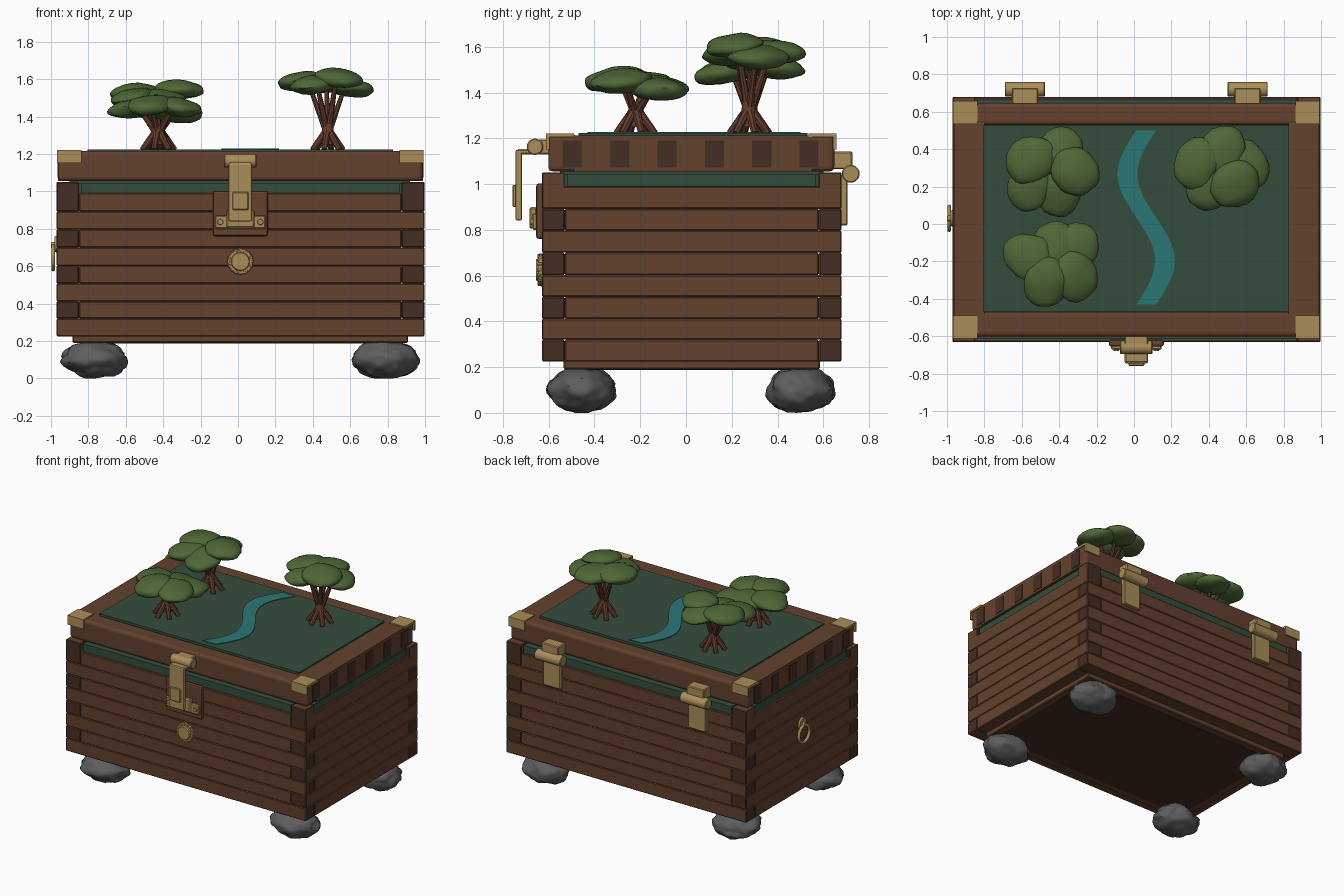
import bpy, bmesh, math, random
from mathutils import Vector, Matrix, noise

random.seed(4)
cube = bpy.data.objects.get("Cube")
if cube:
    bpy.data.objects.remove(cube, do_unlink=True)


def material(name, r, g, b, metallic=0.0):
    m = bpy.data.materials.new(name)
    m.use_nodes = True
    m.diffuse_color = (r, g, b, 1)
    m.node_tree.nodes["Principled BSDF"].inputs["Base Color"].default_value = (r, g, b, 1)
    return m


WOOD = material("brown wood", .125, .053, .027)
GRAIN = material("dark end grain", .06, .026, .017)
FELT = material("green felt", .034, .075, .046)
WATER = material("teal water", .024, .18, .18)
BRASS = material("brass", .40, .27, .10)
LEAF = material("leaf green", .08, .135, .038)
BARK = material("red brown bark", .13, .047, .026)
STONE = material("grey stone", .11, .11, .115)


def finish(name, bm, mats, smooth=False, bevel=0, segments=1):
    mesh = bpy.data.meshes.new(name)
    bm.to_mesh(mesh)
    bm.free()
    for m in mats:
        mesh.materials.append(m)
    if smooth:
        mesh.shade_smooth()
        mesh.set_sharp_from_angle(angle=math.radians(40))
    ob = bpy.data.objects.new(name, mesh)
    bpy.context.scene.collection.objects.link(ob)
    if bevel:
        mod = ob.modifiers.new("soft edges", "BEVEL")
        mod.width, mod.segments = bevel, segments
    return ob


def box(name, x, y, z, mat, bevel=0, grain_axis=None, segments=1):
    """Box from three (low, high) ranges; faces across grain_axis are end grain."""
    bm = bmesh.new()
    size = Vector((x[1] - x[0], y[1] - y[0], z[1] - z[0]))
    mid = Vector((sum(x), sum(y), sum(z))) / 2
    bmesh.ops.create_cube(bm, size=1, matrix=Matrix.Translation(mid) @ Matrix.Diagonal((*size, 1)))
    bm.normal_update()
    if grain_axis is not None:
        for f in bm.faces:
            f.material_index = int(abs(f.normal[grain_axis]) > .9)
    return finish(name, bm, [mat, GRAIN], bevel=bevel, segments=segments)


def rod(name, a, b, r1, r2, mat, sides=16, bevel=0):
    """Tapered rod from point a to point b."""
    a, b = Vector(a), Vector(b)
    turn = (b - a).to_track_quat("Z", "Y").to_matrix().to_4x4()
    bm = bmesh.new()
    bmesh.ops.create_cone(bm, cap_ends=True, segments=sides, radius1=r1, radius2=r2,
                          depth=(b - a).length, matrix=Matrix.Translation((a + b) / 2) @ turn)
    return finish(name, bm, [mat], smooth=True, bevel=bevel)


# Chest extents: outer and inner faces of the walls
X0, X1, Y0, Y1 = -.97, .997, -.63, .68
XI0, XI1, YI0, YI1 = -.85, .875, -.53, .58
CX = .0125
levels = [.225, .32, .412, .507, .602, .7, .797, .892, .99]

# Finger-jointed plank walls
for i, z in enumerate(zip(levels, levels[1:])):
    long_front = i % 2 == 0
    xr = (X0, X1) if long_front else (XI0, XI1)
    yr = (YI0, YI1) if long_front else (Y0, Y1)
    for side, r in (("front", (Y0, YI0)), ("back", (YI1, Y1))):
        box(f"{side}_plank_{i}", xr, r, z, WOOD, .005, 0)
    for side, r in (("right", (X0, XI0)), ("left", (XI1, X1))):
        box(f"{side}_plank_{i}", r, yr, z, WOOD, .005, 1)

# Raised corner posts, felt lining and floor
for i, xr in enumerate(((X0, XI0), (XI1, X1))):
    for j, yr in enumerate(((Y0, YI0), (YI1, Y1))):
        box(f"corner_post_{i}{j}", xr, yr, (.98, 1.05), WOOD, .004, 1)
box("lining_lengthwise", (XI0 + .01, XI1 - .01), (Y0 + .015, Y1 - .015), (.985, 1.046), FELT)
box("lining_crosswise", (X0 + .015, X1 - .015), (YI0 + .012, YI1 - .015), (.985, 1.044), FELT)
box("lid_lining", (-.9, .92), (-.55, .6), (1.04, 1.07), FELT)
box("floor", (-.885, .91), (-.535, .585), (.19, .24), WOOD, .006)
box("floor_underside", (-.83, .855), (-.48, .53), (.187, .192), GRAIN)

# Lid frame with rounded long beams
LX0, LX1, LY0, LY1 = -.962, .988, -.602, .648
for name, yr in (("lid_front_beam", (LY0, -.47)), ("lid_back_beam", (.53, LY1))):
    box(name, (LX0, LX1), yr, (1.055, 1.215), WOOD, .022, segments=3)
for name, xr in (("lid_right_beam", (LX0, -.8)), ("lid_left_beam", (.825, LX1))):
    box(name, xr, (-.49, .55), (1.056, 1.213), WOOD)

# Exposed plank ends along the lid sides
for i in range(6):
    y = -.497 + i * .207
    for name, x in (("right", LX0 - .004), ("left", LX1 - .004)):
        box(f"lid_{name}_finger_{i}", (x, x + .008), (y - .042, y + .042), (1.073, 1.19), GRAIN)

# Felt landscape panel with a winding river
box("lid_panel", (-.805, .83), (-.47, .53), (1.06, 1.223), FELT)
bm = bmesh.new()
previous = None
for i in range(33):
    y = -.43 + .93 * i / 32
    x = .065 - .1 * math.sin(math.tau * (y - .035) / .93)
    pair = [bm.verts.new((x + s * .053, y, 1.228)) for s in (-1, 1)]
    if previous:
        bm.faces.new((previous[0], previous[1], pair[1], pair[0]))
    previous = pair
solid = bmesh.ops.extrude_face_region(bm, geom=bm.faces[:])
for v in solid["geom"]:
    if isinstance(v, bmesh.types.BMVert):
        v.co.z -= .007
bmesh.ops.recalc_face_normals(bm, faces=bm.faces[:])
finish("river", bm, [WATER])

# Brass lid corners: a top plate and a face plate each
for i, xr in enumerate(((LX0 - .005, -.838), (.864, LX1 + .005))):
    for j, (yr, face) in enumerate((((LY0 - .01, -.49), (LY0 - .01, LY0 + .005)),
                                    ((.535, LY1 + .01), (LY1 - .005, LY1 + .01)))):
        box(f"corner_top_plate_{i}{j}", xr, yr, (1.205, 1.222), BRASS)
        box(f"corner_face_plate_{i}{j}", xr, face, (1.152, 1.222), BRASS)

# Front latch
box("latch_backing", (CX - .147, CX + .147), (-.655, -.62), (.76, 1.003), WOOD, .012, segments=2)
box("latch_base", (CX - .135, CX + .135), (-.672, -.65), (.8, .872), BRASS, .006)
box("latch_catch", (CX - .075, CX + .075), (-.685, -.65), (.805, .9), BRASS, .008)
for s in (-1, 1):
    x = CX + s * .107
    rod("latch_screw", (x, -.665, .836), (x, -.68, .836), .018, .014, BRASS, 12)
box("latch_strap", (CX - .062, CX + .062), (-.745, -.717), (.84, 1.15), BRASS, .008, segments=2)
box("latch_link", (CX - .062, CX + .062), (-.74, -.66), (1.13, 1.153), BRASS, .006)
box("latch_mount", (CX - .062, CX + .062), (-.65, -.595), (1.13, 1.195), BRASS, .005)
rod("latch_barrel", (CX - .087, -.66, 1.163), (CX + .087, -.66, 1.163), .036, .036, BRASS, 20, .005)
box("latch_button", (CX - .043, CX + .043), (-.758, -.74), (.9, .997), BRASS, .005)

# Round rosette below the latch
rod("rosette_rim", (CX, -.625, .625), (CX, -.645, .625), .07, .066, BRASS, 24)
rod("rosette_face", (CX, -.64, .625), (CX, -.656, .625), .052, .046, BRASS, 24)
for i in range(16):
    a = math.tau * i / 16
    x, z = CX + .062 * math.cos(a), .625 + .062 * math.sin(a)
    rod("rosette_bead", (x, -.63, z), (x, -.65, z), .01, .007, BRASS, 8)

# Back hinges
for name, x in (("right", -.583), ("left", .607)):
    box(f"{name}_hinge_block", (x - .07, x + .07), (.63, .728), (1.065, 1.142), BRASS, .006)
    rod(f"{name}_hinge_barrel", (x - .108, .72, 1.045), (x + .108, .72, 1.045), .039, .039, BRASS, 20, .005)
    box(f"{name}_hinge_leaf", (x - .072, x + .072), (.67, .706), (.82, 1.04), BRASS, .005)

# Ring pull on the right side
rod("ring_mount", (-.965, .03, .718), (-.982, .03, .718), .046, .04, BRASS, 20)
rod("ring_peg", (-.975, .03, .713), (-.999, .03, .713), .018, .014, BRASS, 12)
bpy.ops.mesh.primitive_torus_add(major_radius=.062, minor_radius=.011, major_segments=32, minor_segments=10,
                                 location=(-.988, .03, .645), rotation=(0, math.pi / 2, 0))
ring = bpy.context.object
ring.name = "ring_pull"
ring.data.materials.append(BRASS)
bpy.ops.object.shade_smooth()

# Rough stone feet
for i, x in enumerate((-.765, .788)):
    for j, y in enumerate((-.455, .5)):
        bm = bmesh.new()
        bmesh.ops.create_icosphere(bm, subdivisions=4, radius=1)
        seed = Vector((i * 7.3, j * 5.1, 2.7))
        for v in bm.verts:
            n = noise.noise(v.co * 1.6 + seed) * .16 + noise.noise(v.co * 4 + seed) * .07
            v.co *= 1 + n
            v.co = Vector((x + v.co.x * .17, y + v.co.y * .145, .102 + v.co.z * .1))
            v.co.z = max(v.co.z, 0)
        finish(f"stone_foot_{i}{j}", bm, [STONE], smooth=True)

# Trees: trunk centre, then (x, y, z) of each leaf pad
trees = {
    "back_right": ((-.42, .28), [(-.555, .34, 1.53), (-.395, .385, 1.51), (-.315, .28, 1.545),
                                 (-.405, .175, 1.49), (-.555, .205, 1.5)]),
    "front_right": ((-.43, -.22), [(-.42, -.12, 1.425), (-.315, -.125, 1.415), (-.56, -.175, 1.44),
                                   (-.315, -.28, 1.45), (-.47, -.315, 1.46)]),
    "back_left": ((.48, .275), [(.47, .395, 1.58), (.6, .315, 1.555), (.54, .21, 1.605),
                                (.405, .205, 1.57), (.335, .325, 1.59)]),
}
for name, (centre, pads) in trees.items():
    c = Vector((*centre, 0))
    crotch = c + Vector((0, 0, 1.32))
    for i in range(6):
        a = math.tau * i / 6 + .3
        foot = c + Vector((.085 * math.cos(a), .085 * math.sin(a), 1.222))
        rod(f"{name}_root_{i}", foot, crotch + Vector((0, 0, .015)), .016, .02, BARK, 8)
    rod(f"{name}_trunk", c + Vector((0, 0, 1.25)), crotch + Vector((0, 0, .04)), .036, .03, BARK, 10)
    for i, p in enumerate(pads):
        p = Vector(p)
        rod(f"{name}_branch_{i}", crotch - Vector((0, 0, .02)), c.lerp(p, .75) + Vector((0, 0, p.z * .25)),
            .019, .011, BARK, 8)
        out = p - Vector((*centre, p.z))
        tilt = Matrix.Rotation(random.uniform(.05, .2), 4, Vector((-out.y, out.x, 0)).normalized())
        spin = Matrix.Rotation(random.uniform(0, math.tau), 4, "Z")
        bm = bmesh.new()
        bmesh.ops.create_icosphere(bm, subdivisions=3, radius=1)
        for v in bm.verts:
            v.co *= 1 + .12 * noise.noise(v.co * 1.5 + p * 9)
        bm.transform(Matrix.Translation(p) @ tilt @ spin @ Matrix.Diagonal((.138, .122, .05, 1)))
        finish(f"{name}_leaf_pad_{i}", bm, [LEAF], smooth=True)
